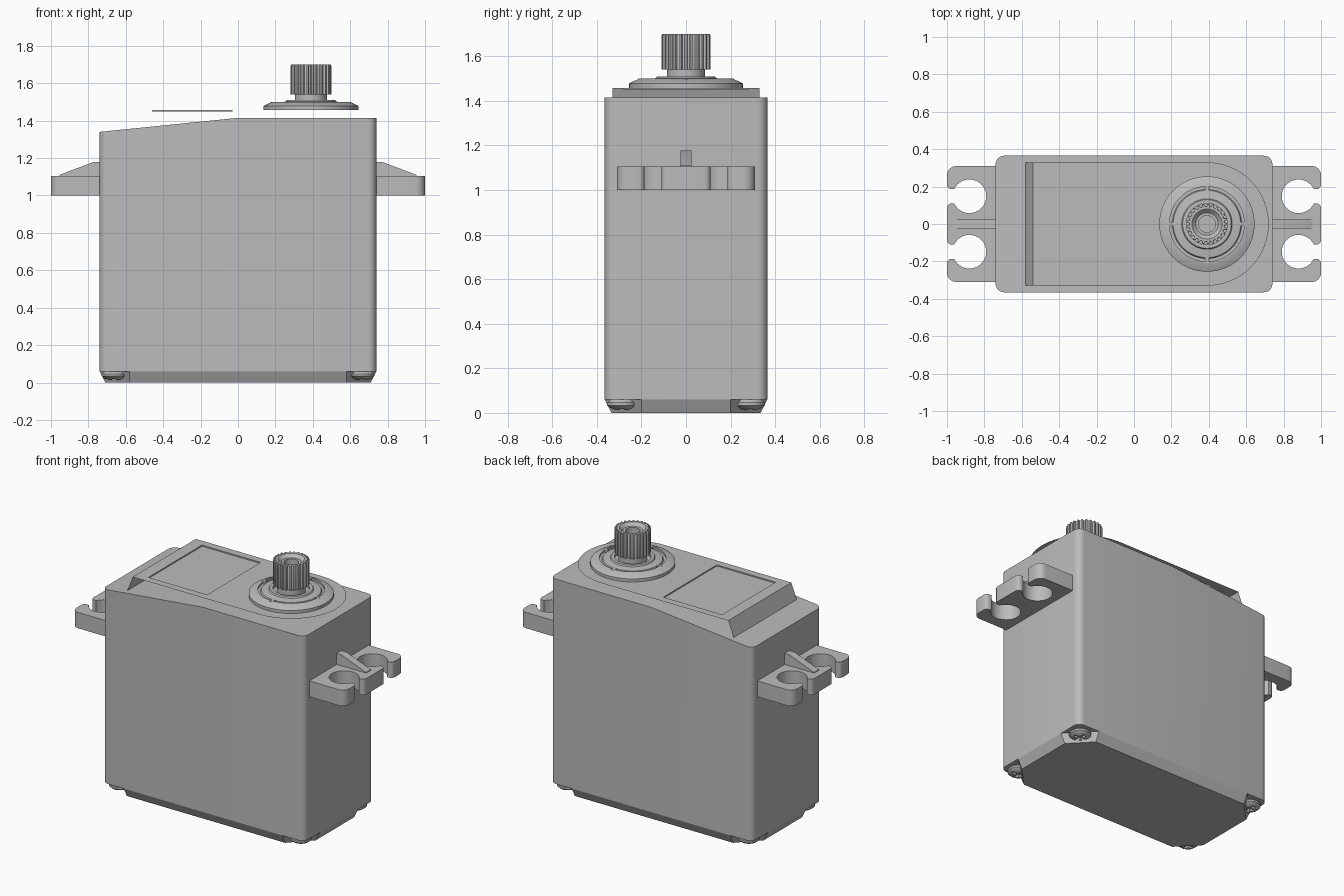
import bpy, bmesh
from math import sin, cos, pi, radians
from mathutils import Matrix, Vector

cube = bpy.data.objects.get("Cube")
if cube:
    bpy.data.objects.remove(cube)

GREY = (0.5, 0.5, 0.5, 1)
grey = bpy.data.materials.new("servo grey")
grey.use_nodes = True
grey.diffuse_color = GREY
grey.node_tree.nodes["Principled BSDF"].inputs["Base Color"].default_value = GREY

SHAFT_X = 0.39  # output shaft axis


def finish(name, bm, angle=30):
    bmesh.ops.recalc_face_normals(bm, faces=bm.faces[:])
    mesh = bpy.data.meshes.new(name)
    bm.to_mesh(mesh)
    bm.free()
    mesh.materials.append(grey)
    ob = bpy.data.objects.new(name, mesh)
    bpy.context.scene.collection.objects.link(ob)
    bpy.ops.object.select_all(action='DESELECT')
    ob.select_set(True)
    bpy.context.view_layer.objects.active = ob
    bpy.ops.object.shade_smooth_by_angle(angle=radians(angle))
    return ob


def arc(cx, cy, r, a0, a1, n=8):
    steps = [radians(a0 + (a1 - a0) * i / n) for i in range(n + 1)]
    return [(cx + r * cos(a), cy + r * sin(a)) for a in steps]


def prism(bm, points, vector):
    """Extrude a closed 3D outline along a vector."""
    face = bm.faces.new([bm.verts.new(p) for p in points])
    new = bmesh.ops.extrude_face_region(bm, geom=[face], use_keep_orig=True)["geom"]
    bmesh.ops.translate(bm, vec=vector, verts=[v for v in new if isinstance(v, bmesh.types.BMVert)])


def lathe(bm, profile, centre, steps=64):
    verts = [bm.verts.new((r, 0, z)) for r, z in profile]
    edges = [bm.edges.new(pair) for pair in zip(verts, verts[1:])]
    bmesh.ops.spin(bm, geom=verts + edges, cent=(0, 0, 0), axis=(0, 0, 1), angle=2 * pi, steps=steps)
    bmesh.ops.remove_doubles(bm, verts=bm.verts[:], dist=0.0005)
    bmesh.ops.translate(bm, vec=centre, verts=bm.verts[:])


def box(bm, size, centre, turn=0):
    m = Matrix.Translation(centre) @ Matrix.Rotation(turn, 4, 'Z') @ Matrix.Diagonal((*size, 1))
    bmesh.ops.create_cube(bm, size=1, matrix=m)


def mirror(ob, x=True, y=False):
    mod = ob.modifiers.new("mirror", 'MIRROR')
    mod.use_axis = (x, y, False)
    mod.use_mirror_merge = False


# Case with a sloping shoulder and rounded upright corners
bm = bmesh.new()
side = [(-0.74, 0.06), (0.74, 0.06), (0.74, 1.415), (0, 1.415), (-0.74, 1.34)]
prism(bm, [(x, -0.365, z) for x, z in side], (0, 0.73, 0))
upright = [e for e in bm.edges if abs(e.verts[0].co.z - e.verts[1].co.z) > 1]
bmesh.ops.bevel(bm, geom=upright, offset=0.045, segments=6, profile=0.5, affect='EDGES')
finish("case", bm)

# Bottom cover: tapered, with corners cut away for the screws
bm = bmesh.new()
rings = []
for z, inset in ((0.06, 0), (0, 0.03)):
    X, Y = 0.74 - inset, 0.365 - inset
    quarter = [(X, 0.20), (0.58, Y)]
    pts = quarter + [(-x, y) for x, y in quarter[::-1]]
    pts += [(-x, -y) for x, y in pts]
    rings.append([bm.verts.new((x, y, z)) for x, y in pts])
for i in range(8):
    j = (i + 1) % 8
    bm.faces.new((rings[0][i], rings[0][j], rings[1][j], rings[1][i]))
for ring in rings:
    bm.faces.new(ring)
finish("bottom_cover", bm)

# Cross-head screws in the four corners
bm = bmesh.new()
lathe(bm, [(0, 0.012), (0.03, 0.014), (0.052, 0.022), (0.066, 0.034), (0.066, 0.046), (0.05, 0.06), (0, 0.06)],
      (0.663, 0.288, 0), 32)
screws = finish("cover_screws", bm)
bm = bmesh.new()
arms = [(0.04, 0.01), (0.01, 0.01), (0.01, 0.04)]
cross = []
for k in range(4):
    turn = Matrix.Rotation(k * pi / 2, 3, 'Z')
    cross += [turn @ Vector((x, y, 0)) for x, y in arms[:2]]
    cross.append(turn @ Vector((arms[2][0], arms[2][1], 0)))
prism(bm, [p + Vector((0.663, 0.288, 0)) for p in cross], (0, 0, 0.03))
cutter = finish("cross_cutter", bm)
cutter.hide_render = True
cutter.hide_set(True)
cut = screws.modifiers.new("cross", 'BOOLEAN')
cut.operation, cut.object, cut.solver = 'DIFFERENCE', cutter, 'EXACT'
mirror(screws, y=True)

# Mounting ears with open keyhole slots
half = arc(0.975, 0.085, 0.025, 0, 90, 4) + arc(0.88, 0.148, 0.09, -25, -335, 32)
half += arc(0.975, 0.211, 0.025, -90, 0, 4) + arc(0.95, 0.26, 0.05, 0, 90) + [(0.72, 0.31)]
outline = half + [(x, -y) for x, y in half[::-1]]
bm = bmesh.new()
prism(bm, [(x, y, 1.0) for x, y in outline], (0, 0, 0.105))
mirror(finish("mounting_ears", bm))

# Ear ribs
bm = bmesh.new()
rib = [(0.72, 1.10), (0.955, 1.10), (0.955, 1.11), (0.775, 1.178), (0.72, 1.178)]
prism(bm, [(x, -0.025, z) for x, z in rib], (0, 0.05, 0))
mirror(finish("ear_ribs", bm))

# Thin top plate, open at the sides, with a round end
bm = bmesh.new()
TOP = 1.458
plate = [(-0.54, -0.33)] + arc(SHAFT_X, 0, 0.33, -90, 90, 32) + [(-0.54, 0.33)]
panel = [(-0.46, -0.28), (-0.03, -0.28), (-0.03, 0.28), (-0.46, 0.28)]
P = [bm.verts.new((x, y, TOP)) for x, y in plate]
Q = [bm.verts.new((x, y, TOP)) for x, y in panel]
R = [bm.verts.new((x, y, TOP - 0.008)) for x, y in panel]
bm.faces.new((P[0], P[1], Q[1], Q[0]))
bm.faces.new([Q[1]] + P[1:-1] + [Q[2]])
bm.faces.new((Q[3], Q[2], P[-2], P[-1]))
bm.faces.new((P[0], Q[0], Q[3], P[-1]))
for i in range(4):
    j = (i + 1) % 4
    bm.faces.new((Q[i], Q[j], R[j], R[i]))
bm.faces.new(R)
# sloping end wall down to the shoulder
foot = [bm.verts.new((-0.58, y, 1.356)) for y in (-0.33, 0.33)]
bm.faces.new((P[0], P[-1], foot[1], foot[0]))
finish("top_plate", bm)

# Bearing flange around the shaft
bm = bmesh.new()
lathe(bm, [(0, 1.456), (0.255, 1.456), (0.255, 1.478), (0.21, 1.5), (0.2, 1.5), (0.2, 1.487), (0.185, 1.487),
           (0.18, 1.496), (0.135, 1.502), (0.13, 1.51), (0.11, 1.51), (0.11, 1.49), (0, 1.49)], (SHAFT_X, 0, 0))
finish("bearing_flange", bm)

# Small bridges across the flange groove
bm = bmesh.new()
for k in range(4):
    a = k * pi / 2
    box(bm, (0.035, 0.02, 0.016), (SHAFT_X + 0.195 * cos(a), 0.195 * sin(a), 1.492), a)
finish("flange_bridges", bm)

# Shaft neck
bm = bmesh.new()
lathe(bm, [(0, 1.48), (0.085, 1.48), (0.085, 1.55), (0, 1.55)], (SHAFT_X, 0, 0), 48)
finish("shaft_neck", bm)

# Splined output gear with a stepped bore
TEETH = 25
bm = bmesh.new()
loop = []
for k in range(TEETH):
    for f, r in ((-0.3, 0.096), (-0.17, 0.11), (0.17, 0.11), (0.3, 0.096)):
        a = 2 * pi * (k + f) / TEETH
        loop.append((r * cos(a), r * sin(a)))
layers = [(1, 1.54), (1, 1.692), (0.97, 1.70)]
rows = [[bm.verts.new((SHAFT_X + s * x, s * y, z)) for x, y in loop] for s, z in layers]
for r, z in ((0.08, 1.70), (0.06, 1.68), (0.045, 1.68), (0.045, 1.56)):
    rows.append([bm.verts.new((SHAFT_X + r * cos(a), r * sin(a), z))
                 for a in (2 * pi * (i / 4 - 0.3) / TEETH for i in range(len(loop)))])
for low, high in zip(rows, rows[1:]):
    for i in range(len(loop)):
        j = (i + 1) % len(loop)
        bm.faces.new((low[i], low[j], high[j], high[i]))
bm.faces.new(rows[0])
bm.faces.new(rows[-1])
finish("output_gear", bm)
